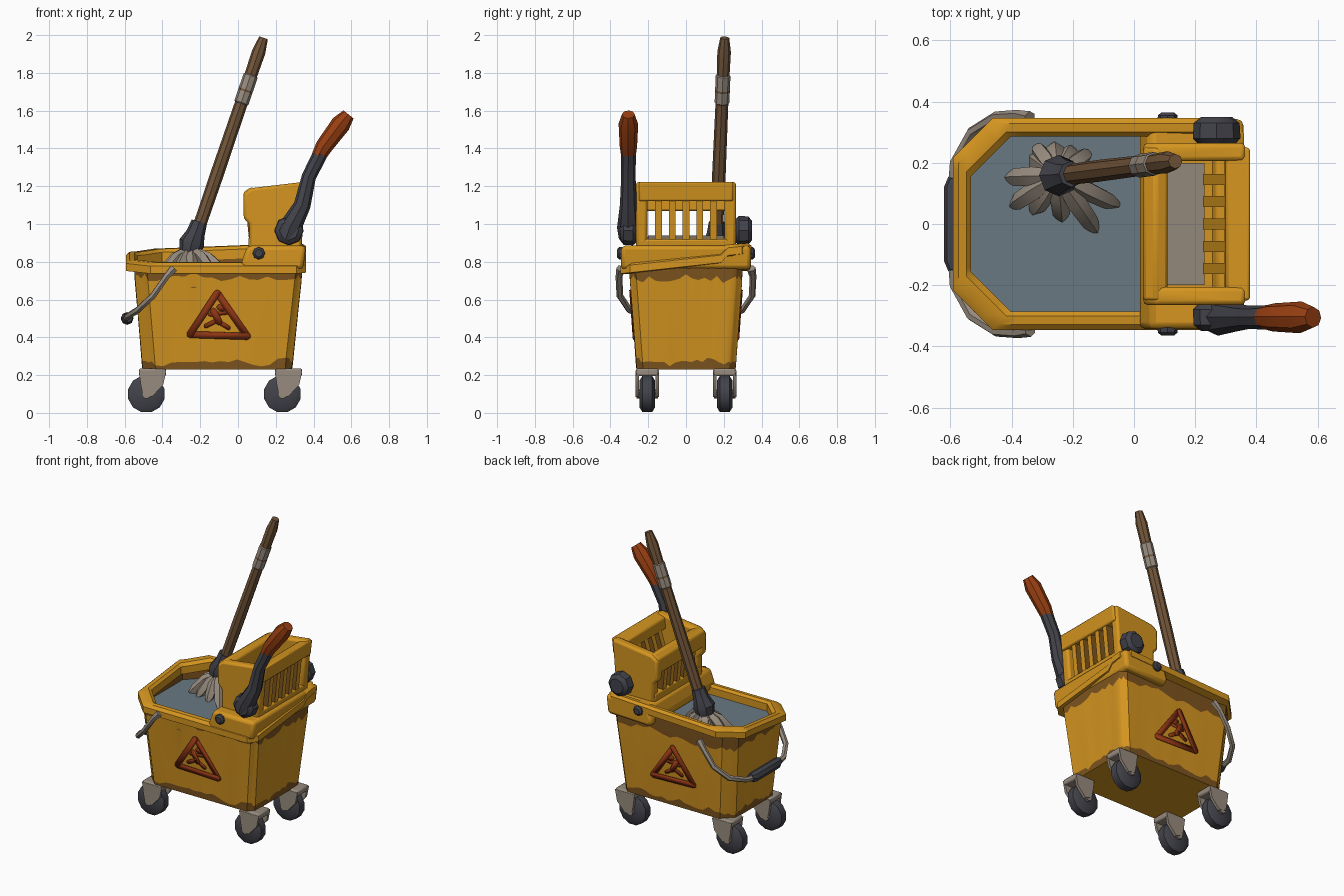
import bpy, bmesh, math, random
from mathutils import Vector

random.seed(4)
cube = bpy.data.objects.get("Cube")
if cube:
    bpy.data.objects.remove(cube, do_unlink=True)


def material(name, *rgb):
    m = bpy.data.materials.new(name)
    m.use_nodes = True
    m.diffuse_color = (*rgb, 1)
    m.node_tree.nodes["Principled BSDF"].inputs["Base Color"].default_value = (*rgb, 1)
    return m


YELLOW = material("yellow plastic", 0.66, 0.30, 0.014)
BROWN = material("worn brown", 0.21, 0.09, 0.013)
RED = material("sign red", 0.27, 0.035, 0.007)
ORANGE = material("orange grip", 0.32, 0.05, 0.006)
DARK = material("dark rubber", 0.055, 0.056, 0.07)
WOOD = material("wood", 0.17, 0.092, 0.042)
WATER = material("dirty water", 0.14, 0.19, 0.225)
BEIGE = material("beige metal", 0.31, 0.26, 0.21)


def finish(name, bm, mats, bevel=0):
    bmesh.ops.recalc_face_normals(bm, faces=bm.faces)
    me = bpy.data.meshes.new(name)
    bm.to_mesh(me)
    bm.free()
    for m in mats:
        me.materials.append(m)
    me.shade_smooth()
    me.set_sharp_from_angle(angle=math.radians(35))
    ob = bpy.data.objects.new(name, me)
    bpy.context.collection.objects.link(ob)
    if bevel:
        mod = ob.modifiers.new("bevel", "BEVEL")
        mod.width, mod.segments = bevel, 2
    return ob


def loft(name, rings, mats, bands=None, caps=True, closed=False):
    """Skin a list of rings; bands gives the material slot of each strip."""
    bm = bmesh.new()
    vs = [[bm.verts.new(p) for p in r] for r in rings]
    n = len(rings[0])
    for i in range(len(rings) if closed else len(rings) - 1):
        a, b = vs[i], vs[(i + 1) % len(vs)]
        for k in range(n):
            f = bm.faces.new((a[k], a[(k + 1) % n], b[(k + 1) % n], b[k]))
            f.material_index = bands[i] if bands else 0
    if caps and not closed:
        for ring, band in ((vs[0], 0), (vs[-1], -1)):
            bm.faces.new(ring).material_index = bands[band] if bands else 0
    return finish(name, bm, mats)


def tube(name, path, radii, mats, bands=None, sides=8):
    """Round bar of varying radius along a path."""
    pts = [Vector(p) for p in path]
    rings, old = [], None
    for i, p in enumerate(pts):
        t = (pts[min(i + 1, len(pts) - 1)] - pts[max(i - 1, 0)]).normalized()
        u = t.orthogonal().normalized() if old is None else (u - t * u.dot(t)).normalized()
        old, v = t, t.cross(u)
        angles = [math.tau * k / sides for k in range(sides)]
        rings.append([p + radii[i] * (u * math.cos(a) + v * math.sin(a)) for a in angles])
    return loft(name, rings, mats, bands)


def prism(name, profile, y0, y1, mat, side=None, bevel=0.0):
    """Extrude an x-z profile along y; the two end faces may differ in colour."""
    bm = bmesh.new()
    a, b = ([bm.verts.new((x, y, z)) for x, z in profile] for y in (y0, y1))
    n = len(profile)
    for end in (a, b):
        bm.faces.new(end).material_index = 1 if side else 0
    for k in range(n):
        bm.faces.new((a[k], a[(k + 1) % n], b[(k + 1) % n], b[k]))
    return finish(name, bm, [mat, side] if side else [mat], bevel)


def outline(x0, x1, h, c0, c1, z):
    """Chamfered rectangle, finely divided; z is a number or a function."""
    pts = [(x0 + c0, -h), (x1 - c1, -h), (x1, -h + c1), (x1, h - c1),
           (x1 - c1, h), (x0 + c0, h), (x0, h - c0), (x0, c0 - h)]
    ring = []
    for k, (ax, ay) in enumerate(pts):
        bx, by = pts[(k + 1) % 8]
        n = 4 if k % 2 else 16
        for i in range(n):
            x, y = ax + (bx - ax) * i / n, ay + (by - ay) * i / n
            ring.append((x, y, z(x, y) if callable(z) else z))
    return ring


def wall(z):
    """Bucket wall measurements at a height: x0, x1, half depth."""
    t = (z - 0.23) / 0.52
    return -0.505 - 0.045 * t, 0.285 + 0.055 * t, 0.262 + 0.038 * t


def rim_z(x, y):
    return 0.795 + 0.11 * y + (0.04 * (x + 0.5) if y > 0.2 else 0)


# Bucket body with ragged wear along the base and under the rim
def ragged(low, high):
    return lambda x, y: random.uniform(low, high) + 0.012 * math.sin(23 * x + 17 * y)


heights = [(0.23, 0.23), (0.27, ragged(0.255, 0.285)), (0.71, ragged(0.695, 0.735)),
           (0.76, lambda x, y: rim_z(x, y) - 0.01)]
loft("bucket_body", [outline(*wall(z), 0.07, 0.035, f) for z, f in heights],
     [YELLOW, BROWN], [1, 0, 1], caps=False)
loft("bucket_floor", [outline(*wall(0.23), 0.07, 0.035, z) for z in (0.23, 0.24)], [YELLOW])

# Rolled rim and inner lining
rim = [(0.0, -0.02), (0.0, 0.02), (0.018, 0.036), (0.045, 0.036), (0.06, 0.02), (0.06, -0.03)]
loft("bucket_rim", [outline(-0.592 + d, 0.36 - d, 0.346 - d, 0.13, 0.05,
                            lambda x, y, o=o: rim_z(x, y) + o) for d, o in rim],
     [YELLOW], closed=True)
loft("bucket_lining", [outline(-0.538, 0.3, 0.292, 0.11, 0.03, z)
                       for z in (lambda x, y: rim_z(x, y), 0.66)], [BROWN], caps=False)
loft("water", [outline(-0.54, 0.1, 0.293, 0.11, 0.02, z) for z in (0.70, 0.735)], [WATER])

# Raised collar carrying the wringer
collar = [(0.015, 0.79), (0.05, 0.885), (0.36, 0.885), (0.345, 0.76), (0.03, 0.75)]
prism("wringer_collar", collar, -0.343, 0.343, YELLOW, bevel=0.025)

# Wringer cheeks, rails, bars and press plate
cheek = [(0.06, 0.87), (0.06, 1.0), (0.03, 1.03), (0.03, 1.16), (0.07, 1.19),
         (0.365, 1.225), (0.335, 0.87)]
for s, name in ((-1, "front"), (1, "back")):
    prism("wringer_cheek_" + name, cheek, s * 0.205, s * 0.265, YELLOW, bevel=0.015)
rails = {"outer_top": [(0.295, 1.13), (0.30, 1.205), (0.38, 1.225), (0.368, 1.12)],
         "outer_bottom": [(0.25, 0.87), (0.27, 0.92), (0.34, 0.92), (0.335, 0.87)],
         "inner_top": [(0.03, 1.07), (0.03, 1.17), (0.07, 1.195), (0.11, 1.18), (0.11, 1.07)],
         "inner_bottom": [(0.055, 0.87), (0.055, 0.93), (0.11, 0.93), (0.11, 0.87)]}
for name, profile in rails.items():
    prism("wringer_rail_" + name, profile, -0.25, 0.25, YELLOW, bevel=0.01)
for k in range(-2, 3):
    y = k * 0.073
    prism("wringer_outer_bar", [(0.215, 0.88), (0.30, 1.15), (0.36, 1.15), (0.332, 0.88)],
          y - 0.018, y + 0.018, YELLOW, BROWN)
    prism("wringer_inner_bar", [(0.06, 0.9), (0.04, 1.1), (0.09, 1.1), (0.1, 0.9)],
          y - 0.018, y + 0.018, YELLOW, BROWN)
prism("press_plate", [(0.1, 0.92), (0.1, 0.94), (0.23, 0.92), (0.23, 0.9)], -0.2, 0.2, BEIGE)

# Pivot hubs and rim bolts on both sides
for s in (-1, 1):
    tube("wringer_hub", [(0.27, s * y, 0.965) for y in (0.25, 0.28, 0.33, 0.35)],
         [0.05, 0.078, 0.075, 0.05], [DARK])
    tube("rim_bolt", [(0.11, s * y, 0.845) for y in (0.33, 0.355, 0.365)],
         [0.034, 0.032, 0.02], [DARK])

# Wringer lever with grip
tube("wringer_lever", [(0.255, -0.305, 0.92), (0.275, -0.305, 0.98), (0.34, -0.305, 1.1),
                       (0.375, -0.305, 1.25), (0.44, -0.305, 1.38)],
     [0.05, 0.06, 0.045, 0.038, 0.04], [DARK])
tube("lever_grip", [(0.425, -0.305, 1.355), (0.455, -0.305, 1.41), (0.545, -0.305, 1.53),
                    (0.585, -0.305, 1.58)], [0.038, 0.046, 0.052, 0.034], [ORANGE])

# Mop pole with tape, ferrule and strands
low, high = Vector((-0.225, 0.16, 0.93)), Vector((0.135, 0.205, 1.985))
steps = [0, 0.3, 0.67, 0.675, 0.73, 0.74, 0.81, 0.815, 0.93, 1]
tube("mop_pole", [low.lerp(high, t) for t in steps],
     [0.034, 0.036, 0.034, 0.039, 0.039, 0.039, 0.039, 0.034, 0.036, 0.024],
     [WOOD, BEIGE], [0, 0, 1, 1, 0, 1, 1, 0, 0])
tube("mop_ferrule", [(-0.255, 0.157, 0.85), (-0.245, 0.158, 0.9), (-0.225, 0.16, 0.95),
                     (-0.205, 0.163, 1.01)], [0.055, 0.068, 0.05, 0.042], [DARK])
hub = Vector((-0.25, 0.157, 0.87))
for k in range(12):
    a = math.tau * k / 12 + random.uniform(-0.12, 0.12)
    reach = random.uniform(0.15, 0.19)
    if math.sin(a) > 0.4:
        reach *= 0.7
    if -1.1 < a - math.tau < -0.3:
        reach = 0.23
    out = Vector((math.cos(a), math.sin(a), 0))
    tube("mop_strand", [hub, hub + out * reach * 0.45 - Vector((0, 0, 0.05)),
                        hub + out * reach * 0.8 - Vector((0, 0, 0.115)),
                        hub + out * reach - Vector((0, 0, 0.15))],
         [0.02, 0.034, 0.03, 0.006], [BEIGE], sides=5)

# Carrying bail hanging over the end, with a rubber grip
half = [(-0.34, 0.345, 0.765), (-0.38, 0.355, 0.72), (-0.45, 0.35, 0.62), (-0.53, 0.30, 0.545),
        (-0.585, 0.20, 0.51), (-0.59, 0.13, 0.50)]
bail = [(x, -y, z) for x, y, z in half] + half[::-1]
tube("carry_bail", bail, [0.024] + [0.018] * (len(bail) - 2) + [0.024], [BEIGE], sides=6)
tube("bail_grip", [(-0.582, -0.15, 0.505), (-0.587, -0.12, 0.50), (-0.587, 0.12, 0.50),
                   (-0.582, 0.15, 0.505)], [0.025, 0.034, 0.034, 0.025], [DARK])

# Casters
for x in (-0.485, 0.235):
    for y in (-0.205, 0.205):
        tube("caster_wheel", [(x, y + d, 0.1) for d in (-0.042, -0.025, 0.025, 0.042)],
             [0.072, 0.1, 0.1, 0.072], [DARK], sides=12)
        tube("caster_axle", [(x, y - 0.058, 0.1), (x, y + 0.058, 0.1)], [0.025] * 2, [BEIGE])
        c = x + 0.03
        fork = [(c - 0.07, 0.225), (c + 0.075, 0.225), (c + 0.06, 0.15), (c, 0.085),
                (c - 0.05, 0.1), (c - 0.06, 0.15)]
        for s in (-1, 1):
            prism("caster_fork", fork, y + s * 0.044, y + s * 0.062, BEIGE)
        prism("caster_plate", [(c - 0.07, 0.195), (c - 0.07, 0.235), (c + 0.075, 0.235),
                               (c + 0.075, 0.195)], y - 0.06, y + 0.06, BEIGE, bevel=0.01)

# Warning triangle with a slipping figure, painted on both long sides
corners = [(-0.11, 0.635), (-0.255, 0.415), (0.05, 0.405)]
strokes = [(*corners[k], *corners[(k + 1) % 3], 0.036) for k in range(3)]
strokes += [(-0.10, 0.56, -0.08, 0.55, 0.03), (-0.13, 0.54, -0.10, 0.48, 0.035),
            (-0.15, 0.52, -0.06, 0.53, 0.02), (-0.10, 0.48, -0.05, 0.45, 0.024),
            (-0.11, 0.49, -0.17, 0.46, 0.024)]
for s, name in ((-1, "front"), (1, "back")):
    bm = bmesh.new()
    for ax, az, bx, bz, w in strokes:
        a, b = Vector((ax, az)), Vector((bx, bz))
        t = (b - a).normalized() * w / 2
        n = Vector((-t.y, t.x))
        shape = [a - t * 0.8 - n * 0.5, a - t * 0.8 + n * 0.5, a + n, b + n,
                 b + t * 0.8 + n * 0.5, b + t * 0.8 - n * 0.5, b - n, a - n]
        bm.faces.new([bm.verts.new((p.x, s * (wall(p.y)[2] + 0.004), p.y)) for p in shape])
    sign = finish("warning_sign_" + name, bm, [RED])
    sign.modifiers.new("thickness", "SOLIDIFY").thickness = 0.004
